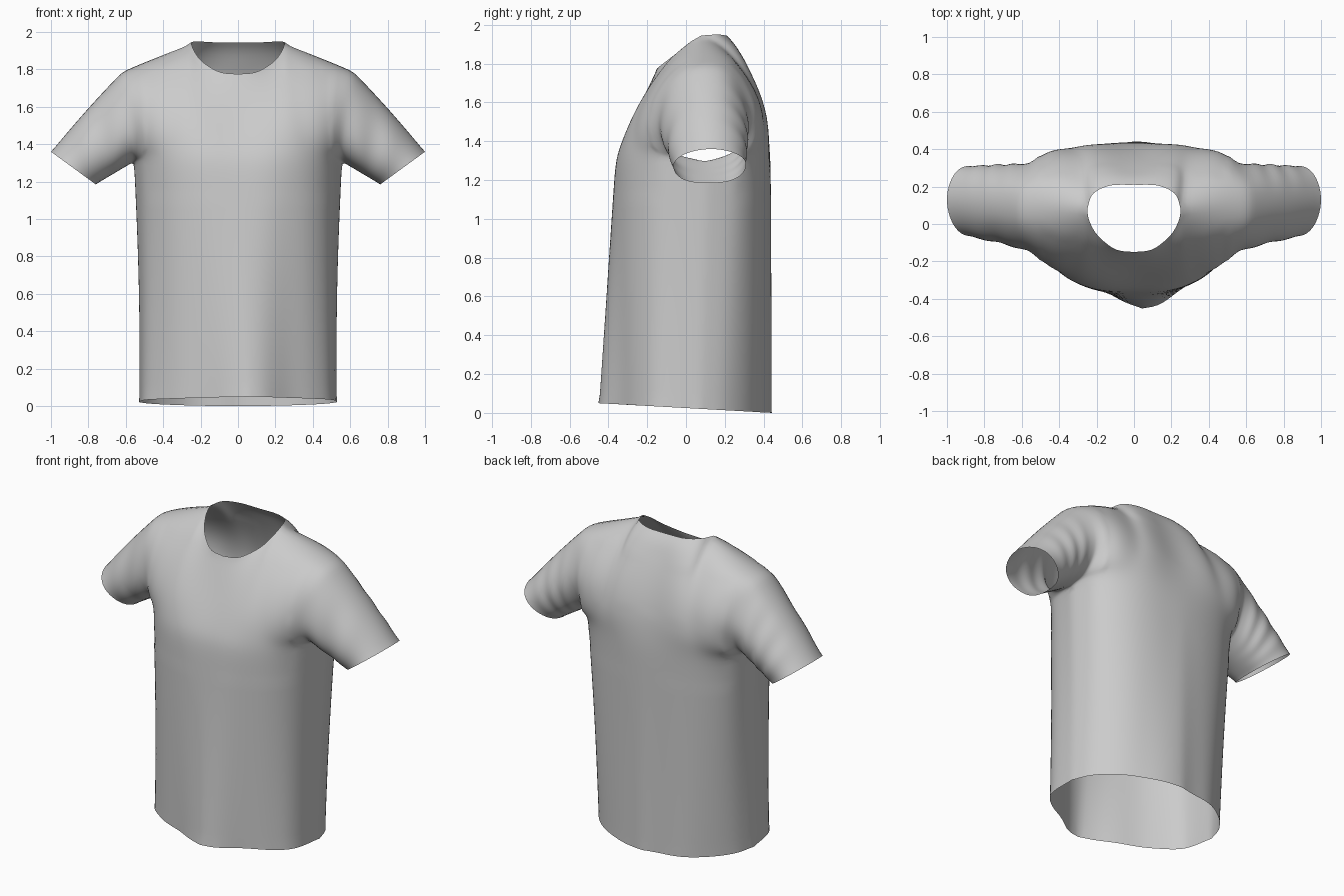
import bpy, bmesh, math
from mathutils import Vector as V

if "Cube" in bpy.data.objects:
    bpy.data.objects.remove(bpy.data.objects["Cube"])

N, M, ROWS, SL = 28, 24, 30, 22     # columns per half panel, armhole rows, body rows, sleeve rings


def curve(pts, n):
    """Smooth curve through pts, resampled to n+1 evenly spaced points."""
    p = [V(q) for q in pts]
    p = [2 * p[0] - p[1]] + p + [2 * p[-1] - p[-2]]
    d = []
    for i in range(1, len(p) - 2):
        a, b, c, e = p[i - 1:i + 3]
        for k in range(20):
            t = k / 20
            d.append(0.5 * (2 * b + (c - a) * t + (2 * a - 5 * b + 4 * c - e) * t * t
                            + (3 * b - a - 3 * c + e) * t ** 3))
    d.append(p[-2])
    acc = [0]
    for a, b in zip(d, d[1:]):
        acc.append(acc[-1] + (b - a).length)
    out, j = [], 0
    for i in range(n + 1):
        s = acc[-1] * i / n
        while j < len(d) - 2 and acc[j + 1] < s:
            j += 1
        out.append(d[j].lerp(d[j + 1], min(1, (s - acc[j]) / (acc[j + 1] - acc[j]))))
    return out


def coons(bot, top, mid, side):
    """Fill a panel from its four boundary curves; rows run bottom to top."""
    n, m = len(bot) - 1, len(mid) - 1
    g = []
    for j in range(m + 1):
        v, row = j / m, []
        for i in range(n + 1):
            u = i / n
            w = u * u * (3 - 2 * u)
            row.append(bot[i] * (1 - v) + top[i] * v + mid[j] * (1 - w) + side[j] * w
                       - (bot[0] * (1 - w) * (1 - v) + bot[n] * w * (1 - v)
                          + top[0] * (1 - w) * v + top[n] * w * v))
        g.append(row)
    return g


# Half outlines: shoulder seam, neckline, chest section, hem section, centre line, armhole
shoulder = curve([(.25, .08, 1.945), (.42, .10, 1.875), (.55, .105, 1.82), (.62, .10, 1.79)], N // 2)
front = dict(
    neck=[(0, -.15, 1.775), (.1, -.135, 1.787), (.195, -.06, 1.845), (.24, .02, 1.91), (.25, .08, 1.945)],
    chest=[(0, -.362, 1.3), (.2, -.358, 1.3), (.38, -.282, 1.3), (.5, -.14, 1.3), (.56, .1, 1.3)],
    hem=[(0, -.448), (.1, -.42), (.22, -.35), (.38, -.26), (.5, -.14), (.53, .07)],
    mid=[(0, -.362, 1.3), (0, -.325, 1.4), (0, -.23, 1.6), (0, -.15, 1.775)],
    arm=[(.56, .1, 1.3), (.555, -.06, 1.34), (.555, -.135, 1.43), (.565, -.14, 1.55),
         (.59, -.09, 1.68), (.61, 0, 1.77), (.62, .1, 1.79)])
back = dict(
    neck=[(0, .21, 1.943), (.13, .205, 1.945), (.22, .16, 1.95), (.25, .08, 1.945)],
    chest=[(0, .435, 1.3), (.2, .428, 1.3), (.39, .37, 1.3), (.51, .27, 1.3), (.56, .1, 1.3)],
    hem=[(0, .438), (.2, .408), (.37, .315), (.48, .2), (.53, .07)],
    mid=[(0, .435, 1.3), (0, .41, 1.5), (0, .345, 1.7), (0, .255, 1.89), (0, .21, 1.943)],
    arm=[(.56, .1, 1.3), (.56, .23, 1.34), (.55, .3, 1.43), (.56, .325, 1.55),
         (.58, .28, 1.68), (.61, .2, 1.77), (.62, .1, 1.79)])

bm = bmesh.new()


def add_grid(g, side):
    vs = [[bm.verts.new((p.x * side, p.y, p.z)) for p in row] for row in g]
    for a, b in zip(vs, vs[1:]):
        for i in range(len(a) - 1):
            bm.faces.new((a[i], a[i + 1], b[i + 1], b[i]))


def lower_panel(pn):
    """Hem to chest."""
    hem = curve([(x, y, .025 - .056 * y) for x, y in pn['hem']], N)
    chest = curve(pn['chest'], N)
    g = []
    for j in range(ROWS):
        t = j / ROWS
        row = []
        for i in range(N + 1):
            p = hem[i].lerp(chest[i], t)
            p.x -= .010 * math.sin(math.pi * t) * (i / N)
            row.append(p)
        g.append(row)
    return g + [chest]


def sleeve_grid():
    """Armhole loop lofted to the tilted cuff, with soft diagonal creases."""
    fa, ba = curve(front['arm'], M), curve(back['arm'], M)
    loop = fa + ba[-2::-1]
    lo, hi = V((.76, .115, 1.185)), V((1.0, .13, 1.36))
    cuff = []
    for k in range(2 * M + 1):
        a = math.pi * k / M
        c, s = (1 - math.cos(a)) / 2, math.sin(a)
        p = lo.lerp(hi, c)
        p.y -= .187 * math.copysign(abs(s) ** (.7 + .35 * c), s)
        cuff.append(p)
    g = []
    for j in range(SL + 1):
        t, row = j / SL, []
        for k in range(2 * M + 1):
            a = math.pi * k / M
            c, s = (1 - math.cos(a)) / 2, math.sin(a)
            p = loop[k].lerp(cuff[k], t)
            env = math.sin(math.pi * t)
            p += V((.75, 0, .66)) * .006 * c * env
            if s < 0:
                p.y += env * abs(s) * (.002 + .008 * math.sin(24 * t + 3 * c))
            else:
                p.y += env * s * .006 * math.sin(12 * t + 4 * c)
            row.append(p)
        g.append(row)
    return g


# Body panels and sleeves on both sides
for side in (1, -1):
    for pn in (front, back):
        add_grid(lower_panel(pn), side)
        top = curve(pn['neck'], N // 2) + shoulder[1:]
        add_grid(coons(curve(pn['chest'], N), top, curve(pn['mid'], M), curve(pn['arm'], M)), side)
    add_grid(sleeve_grid(), side)
bmesh.ops.remove_doubles(bm, verts=bm.verts, dist=.0004)
bmesh.ops.recalc_face_normals(bm, faces=bm.faces)

# Relax the seams while keeping the open edges in place
inner = [v for v in bm.verts if not v.is_boundary]
chest_band = [v for v in inner if 1.1 < v.co.z < 1.8 and abs(v.co.x) < .5]
for group, count in ((inner, 4), (chest_band, 10)):
    for _ in range(count):
        bmesh.ops.smooth_vert(bm, verts=group, factor=.5, use_axis_x=True, use_axis_y=True, use_axis_z=True)

# Hanging folds, stronger toward the hem, and the off-centre front bulge
for v in bm.verts:
    x, y, z = v.co
    if abs(x) < .57 and z < 1.5:
        f = max(0, 1 - z / 1.5)
        edge = max(0, 1 - (x / .55) ** 2)
        if y < .1:
            w = min(1, (.1 - y) / .3)
            v.co.y += w * edge * f * .008 * math.sin(15 * x + 3.6)
            v.co.x += .045 * f * w * edge
        else:
            w = min(1, (y - .1) / .3)
            v.co.y += w * edge * (.2 + f) * .006 * math.sin(17 * x + .6 + z)

me = bpy.data.meshes.new("shirt")
bm.to_mesh(me)
bm.free()
shirt = bpy.data.objects.new("shirt", me)
bpy.context.collection.objects.link(shirt)
for p in me.polygons:
    p.use_smooth = True
